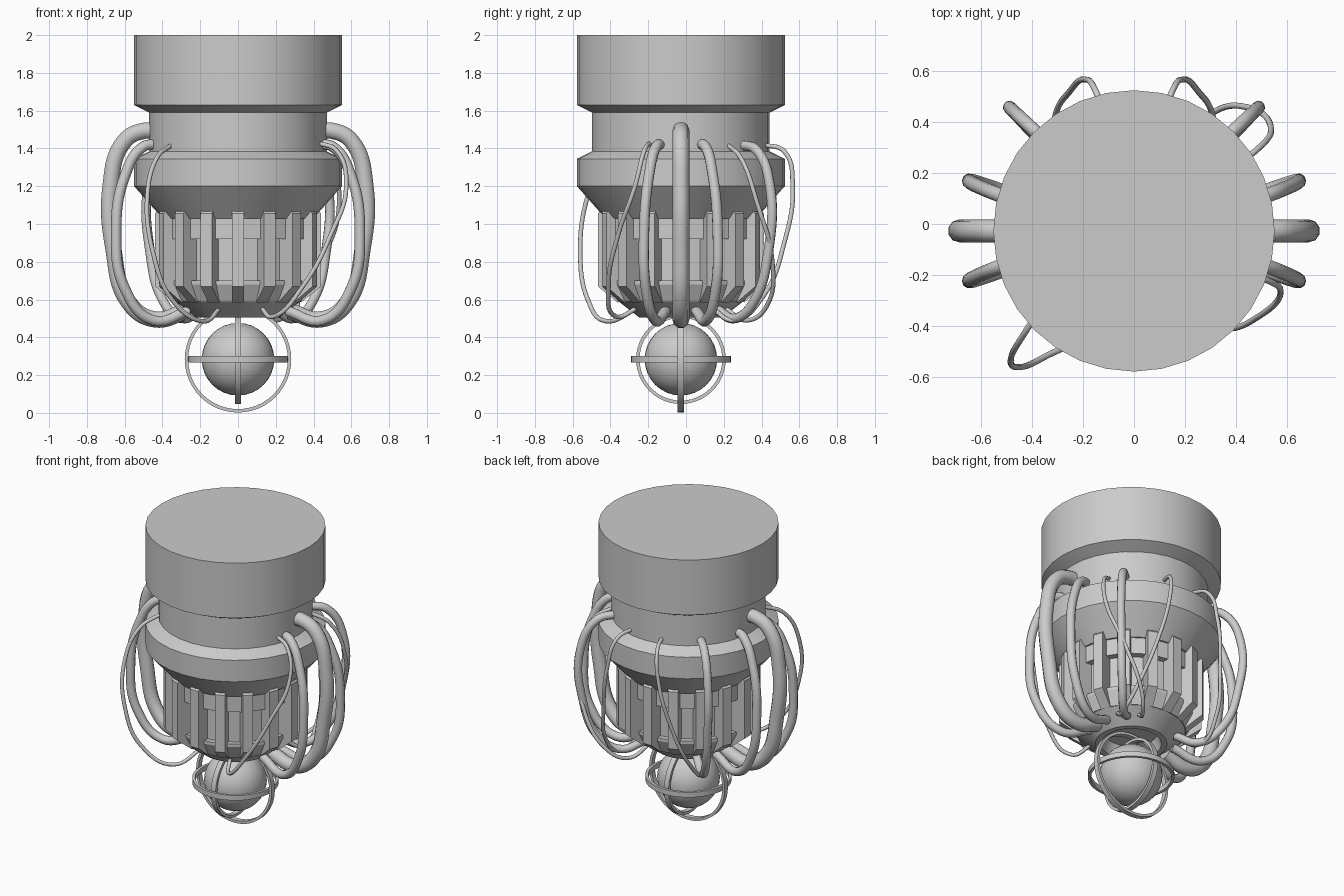
import bpy, bmesh
from math import sin, cos, pi, radians
from mathutils import Matrix

if "Cube" in bpy.data.objects:
    bpy.data.objects.remove(bpy.data.objects["Cube"])

CY = -0.027   # y of the main axis
BALL_Z = 0.284


def finish(name, bm, smooth=True, loc=(0, 0, 0)):
    bmesh.ops.recalc_face_normals(bm, faces=bm.faces)
    me = bpy.data.meshes.new(name)
    bm.to_mesh(me)
    bm.free()
    ob = bpy.data.objects.new(name, me)
    bpy.context.collection.objects.link(ob)
    ob.location = loc
    if smooth:
        bpy.ops.object.select_all(action='DESELECT')
        ob.select_set(True)
        bpy.context.view_layer.objects.active = ob
        bpy.ops.object.shade_smooth_by_angle(angle=radians(25))
    return ob


def lathe(name, profile, sides, smooth=True, closed=False, z=0.0, rot=None):
    """Revolve (r, z) points; open profiles get end caps."""
    bm = bmesh.new()
    rings = [[bm.verts.new((r * sin(2 * pi * i / sides), -r * cos(2 * pi * i / sides), h))
              for i in range(sides)] for r, h in profile]
    pairs = list(zip(rings, rings[1:]))
    if closed:
        pairs.append((rings[-1], rings[0]))
    for a, b in pairs:
        for i in range(sides):
            j = (i + 1) % sides
            bm.faces.new((a[i], a[j], b[j], b[i]))
    if not closed:
        bm.faces.new(rings[0])
        bm.faces.new(rings[-1])
    if rot:
        bmesh.ops.transform(bm, matrix=rot, verts=bm.verts)
    return finish(name, bm, smooth, (0, CY, z))


def tube(name, points, radius):
    """Smooth round cable through the points."""
    cu = bpy.data.curves.new(name, 'CURVE')
    cu.dimensions = '3D'
    cu.resolution_u = 8
    cu.bevel_depth = radius
    cu.bevel_resolution = 3
    cu.use_fill_caps = True
    sp = cu.splines.new('BEZIER')
    sp.bezier_points.add(len(points) - 1)
    for bp, p in zip(sp.bezier_points, points):
        bp.co = p
        bp.handle_left_type = bp.handle_right_type = 'AUTO'
    ob = bpy.data.objects.new(name, cu)
    bpy.context.collection.objects.link(ob)
    bpy.ops.object.select_all(action='DESELECT')
    ob.select_set(True)
    bpy.context.view_layer.objects.active = ob
    bpy.ops.object.convert(target='MESH')
    bpy.ops.object.shade_smooth_by_angle(angle=radians(40))


def mirrored_tube(name, points, radius):
    for side, s in (("right", 1), ("left", -1)):
        tube(f"{name}_{side}", [(s * x, y, z) for x, y, z in points], radius)


# Upper housing: cap, neck, collar and taper
lathe("housing", [(0.55, 2.0), (0.55, 1.63), (0.47, 1.59), (0.47, 1.385), (0.55, 1.345),
                  (0.55, 1.2), (0.40, 1.03), (0.34, 1.03)], 32)

# Core between the ribs, with raised band and lower lip
lathe("core", [(0.35, 1.05), (0.35, 0.70), (0.385, 0.70), (0.385, 0.68), (0.34, 0.59)], 16, False)
lathe("panel_band", [(0.395, 1.06), (0.395, 0.92), (0.34, 0.92)], 16, False)

# Bottom socket with a recess
lathe("socket", [(0.33, 0.62), (0.33, 0.59), (0.22, 0.505), (0.185, 0.505), (0.16, 0.58)], 32)

# Ring of 16 ribs with sloped lower ends
bm = bmesh.new()
rib = [(0.33, 1.09), (0.425, 1.075), (0.44, 1.055), (0.44, 0.67), (0.335, 0.585), (0.32, 0.6)]
for k in range(16):
    turn = Matrix.Rotation(2 * pi * k / 16, 4, 'Z')
    a, b = ([bm.verts.new(turn @ Matrix.Translation((x, -r, z)).to_translation())
             for r, z in rib] for x in (-0.032, 0.032))
    bm.faces.new(a)
    bm.faces.new(b)
    for i in range(len(rib)):
        j = (i + 1) % len(rib)
        bm.faces.new((a[i], a[j], b[j], b[i]))
finish("ribs", bm, False, (0, CY, 0))

# Hanging ball
bm = bmesh.new()
bmesh.ops.create_uvsphere(bm, u_segments=32, v_segments=16, radius=0.192)
finish("ball", bm, True, (0, CY, BALL_Z))

# Three flat bands around the ball
for name, r, rot in (("band_level", 0.264, None),
                     ("band_front", 0.282, Matrix.Rotation(pi / 2, 4, 'X')),
                     ("band_side", 0.237, Matrix.Rotation(pi / 2, 4, 'Y'))):
    lathe(name, [(r, 0.017), (r, -0.017), (r - 0.018, -0.017), (r - 0.018, 0.017)],
          48, True, True, BALL_Z, rot)

# Thick side hoses
mirrored_tube("thick_hose", [(0.43, CY, 1.49), (0.5, CY, 1.493), (0.6, CY, 1.44), (0.675, CY, 1.2),
                             (0.66, CY, 0.87), (0.575, CY, 0.58), (0.44, CY, 0.495),
                             (0.27, CY, 0.54)], 0.045)

# Medium hoses either side of the thick ones
for tag, s in (("back", 1), ("front", -1)):
    pts = [(0.42, 0.10, 1.42), (0.5, 0.13, 1.41), (0.6, 0.17, 1.25), (0.645, 0.195, 0.95),
           (0.6, 0.185, 0.66), (0.45, 0.135, 0.49), (0.26, 0.08, 0.54)]
    mirrored_tube(f"medium_hose_{tag}", [(x, CY + s * y, z) for x, y, z in pts], 0.028)

# Medium hoses at the back corners
mirrored_tube("corner_hose", [(0.31, 0.29, 1.42), (0.4, 0.375, 1.39), (0.475, 0.445, 1.2),
                              (0.465, 0.435, 0.85), (0.4, 0.365, 0.6), (0.3, 0.26, 0.5),
                              (0.19, 0.16, 0.55)], 0.026)

# Thin wires
mirrored_tube("back_wire", [(0.11, 0.41, 1.42), (0.15, 0.52, 1.385), (0.19, 0.565, 1.2),
                            (0.25, 0.52, 0.9), (0.31, 0.41, 0.62), (0.31, 0.26, 0.49),
                            (0.24, 0.13, 0.56)], 0.012)
tube("back_right_wire", [(0.38, 0.22, 1.42), (0.48, 0.29, 1.35), (0.535, 0.38, 1.1),
                         (0.45, 0.455, 0.82), (0.3, 0.43, 0.57), (0.2, 0.32, 0.49),
                         (0.13, 0.2, 0.56)], 0.012)
tube("front_right_wire", [(0.42, -0.19, 1.43), (0.52, -0.22, 1.39), (0.573, -0.27, 1.2),
                          (0.49, -0.36, 0.94), (0.35, -0.41, 0.68), (0.19, -0.37, 0.51),
                          (0.12, -0.25, 0.56)], 0.012)
tube("front_left_wire", [(-0.35, -0.31, 1.42), (-0.43, -0.43, 1.35), (-0.48, -0.52, 1.15),
                         (-0.45, -0.56, 0.85), (-0.35, -0.52, 0.6), (-0.19, -0.42, 0.485),
                         (-0.09, -0.25, 0.56)], 0.012)
